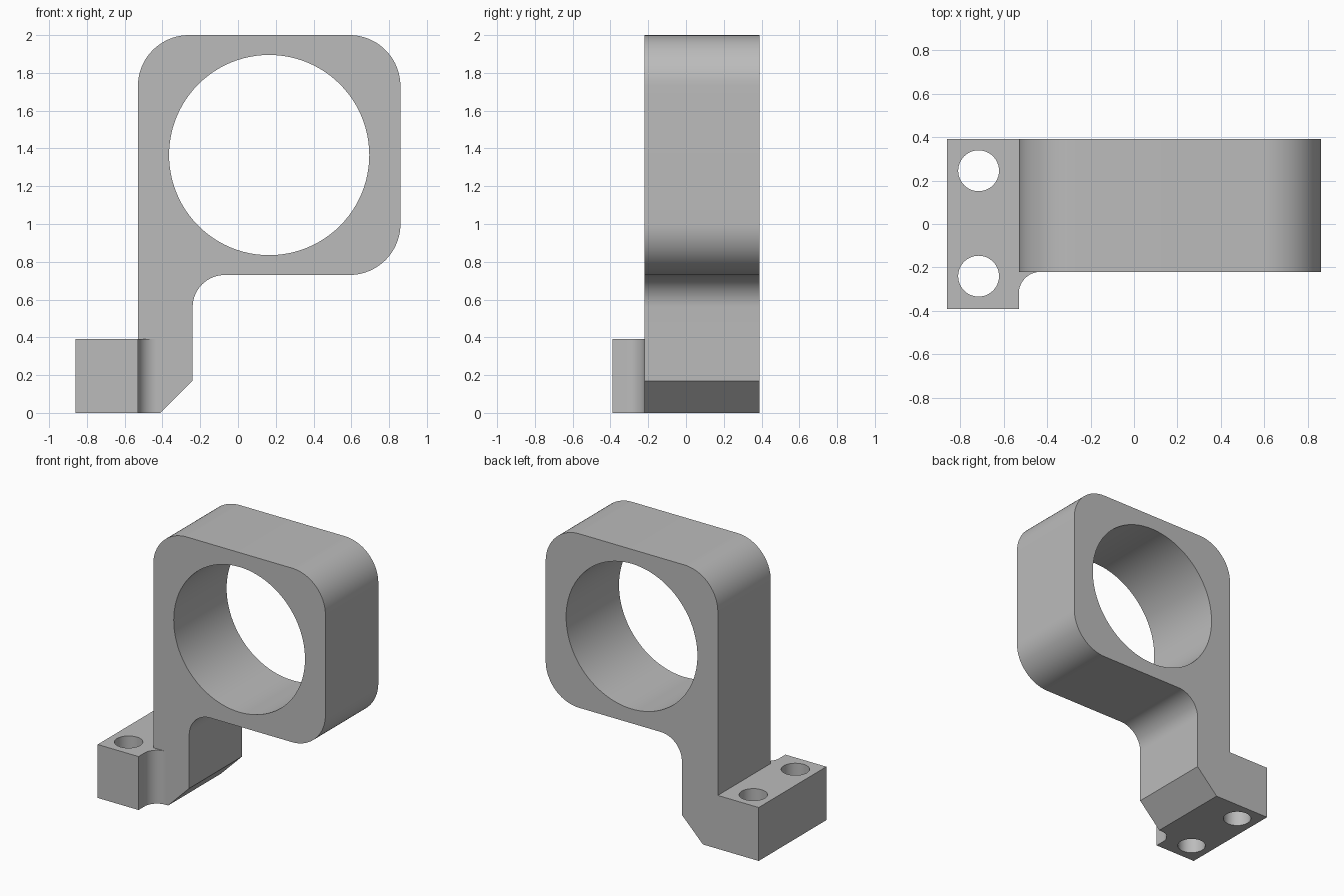
import bpy, bmesh, math
from mathutils import Vector

if "Cube" in bpy.data.objects:
    bpy.data.objects.remove(bpy.data.objects["Cube"])

grey = bpy.data.materials.new("plain grey")
grey.diffuse_color = (0.5, 0.5, 0.5, 1)
grey.use_nodes = True
grey.node_tree.nodes["Principled BSDF"].inputs["Base Color"].default_value = grey.diffuse_color


def arc(cx, cy, r, a0, a1, n=20):
    """Points on an arc, angles in degrees."""
    return [(cx + r * math.cos(math.radians(a0 + (a1 - a0) * i / n)),
             cy + r * math.sin(math.radians(a0 + (a1 - a0) * i / n)))
            for i in range(n + 1)]


def prism(name, outline, axis, lo, hi):
    """Extrude a 2D outline along y (outline in x, z) or z (outline in x, y)."""
    place = (lambda a, b: (a, lo, b)) if axis == 'y' else (lambda a, b: (a, b, lo))
    step = Vector((0, hi - lo, 0)) if axis == 'y' else Vector((0, 0, hi - lo))
    bm = bmesh.new()
    face = bm.faces.new([bm.verts.new(place(a, b)) for a, b in outline])
    top = bmesh.ops.extrude_face_region(bm, geom=[face], use_keep_orig=True)['geom']
    bmesh.ops.translate(bm, vec=step, verts=[v for v in top if isinstance(v, bmesh.types.BMVert)])
    bmesh.ops.recalc_face_normals(bm, faces=bm.faces)
    mesh = bpy.data.meshes.new(name)
    bm.to_mesh(mesh)
    bm.free()
    mesh.materials.append(grey)
    ob = bpy.data.objects.new(name, mesh)
    bpy.context.collection.objects.link(ob)
    return ob


def combine(target, other, operation):
    """Apply a boolean and remove the helper."""
    bpy.context.view_layer.objects.active = target
    mod = target.modifiers.new("boolean", 'BOOLEAN')
    mod.operation, mod.object, mod.solver = operation, other, 'EXACT'
    bpy.ops.object.modifier_apply(modifier=mod.name)
    bpy.data.objects.remove(other)


# Ring housing and leg: rounded square running down to a chamfered leg
R = 0.27
outline = [(-0.53, 0), (-0.41, 0), (-0.24, 0.17)]
outline += arc(-0.07, 0.56, 0.17, 180, 90)
outline += arc(0.86 - R, 0.73 + R, R, -90, 0)
outline += arc(0.86 - R, 2 - R, R, 0, 90)
outline += arc(-0.53 + R, 2 - R, R, 90, 180)
bracket = prism("clamp_bracket", outline, 'y', -0.22, 0.39)

# Mounting foot with a fillet into the leg
foot_outline = [(-0.86, 0.39), (-0.86, -0.39), (-0.53, -0.39)]
foot_outline += arc(-0.43, -0.32, 0.10, 180, 90) + [(-0.43, 0.39)]
foot = prism("mounting_foot", foot_outline, 'z', 0, 0.39)
combine(bracket, foot, 'UNION')

# Large bore and the two screw holes
bore = prism("bore_cutter", arc(0.165, 1.365, 0.53, 0, 360, 96)[:-1], 'y', -0.6, 0.6)
combine(bracket, bore, 'DIFFERENCE')
for y in (-0.24, 0.245):
    hole = prism("screw_cutter", arc(-0.715, y, 0.094, 0, 360, 48)[:-1], 'z', -0.2, 0.6)
    combine(bracket, hole, 'DIFFERENCE')

# Smooth curved walls, crisp edges
bpy.ops.object.select_all(action='DESELECT')
bracket.select_set(True)
bpy.context.view_layer.objects.active = bracket
bpy.ops.object.shade_smooth_by_angle(angle=math.radians(30))
